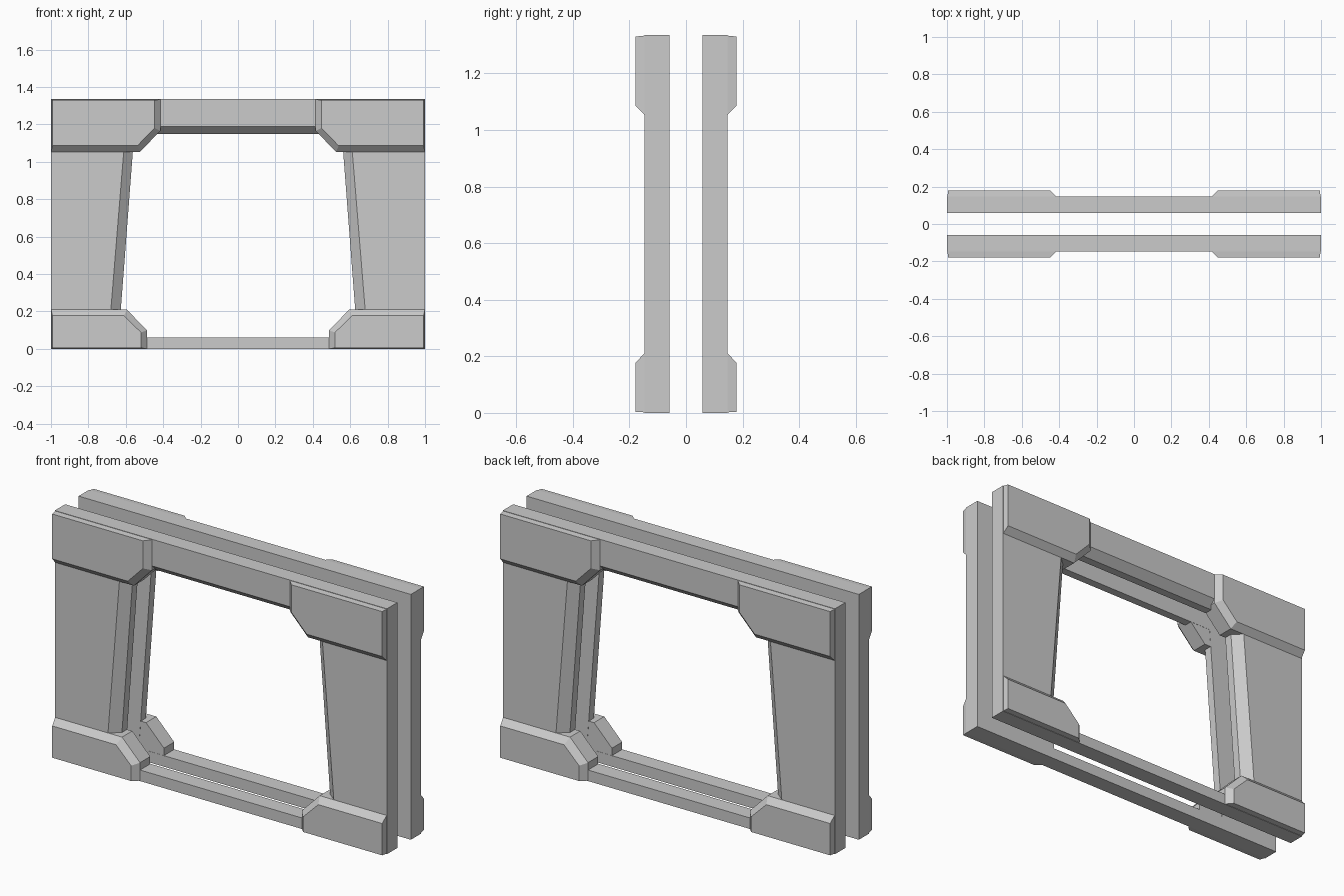
import bpy

cube = bpy.data.objects.get("Cube")
if cube:
    bpy.data.objects.remove(cube, do_unlink=True)

# Single plain grey
grey = bpy.data.materials.new("plain_grey")
grey.use_nodes = True
COLOUR = (0.6, 0.6, 0.6, 1)
grey.diffuse_color = COLOUR
grey.node_tree.nodes["Principled BSDF"].inputs["Base Color"].default_value = COLOUR

# Depths, measured from the middle of the gap between the two frames
BACK, BEVEL, FRONT, PLATE = 0.058, 0.103, 0.147, 0.179
TOP = 1.335


def loft(name, rings, closed, mirror_x):
    """Skin (depth, xz outline) rings; join last to first, or cap both ends."""
    n = len(rings[0][1])
    verts = [(x, -y, z) for y, outline in rings for x, z in outline]
    spans = len(rings) if closed else len(rings) - 1
    faces = []
    for r in range(spans):
        a, b = r * n, (r + 1) % len(rings) * n
        for i in range(n):
            j = (i + 1) % n
            faces.append((a + i, a + j, b + j, b + i))
    if not closed:
        faces.append(tuple(reversed(range(n))))
        faces.append(tuple(range(len(verts) - n, len(verts))))
    mesh = bpy.data.meshes.new(name)
    mesh.from_pydata(verts, [], faces)
    mesh.materials.append(grey)
    obj = bpy.data.objects.new(name, mesh)
    bpy.context.collection.objects.link(obj)
    # Recalculate outward normals
    bpy.context.view_layer.objects.active = obj
    obj.select_set(True)
    bpy.ops.object.mode_set(mode="EDIT")
    bpy.ops.mesh.select_all(action="SELECT")
    bpy.ops.mesh.normals_make_consistent(inside=False)
    bpy.ops.object.mode_set(mode="OBJECT")
    obj.select_set(False)
    mirror = obj.modifiers.new("mirror", "MIRROR")
    mirror.use_axis = (mirror_x, True, False)
    mirror.use_mirror_merge = False
    return obj


def trapezoid(low_x, low_z, high_x, high_z):
    return [(-low_x, low_z), (low_x, low_z), (high_x, high_z), (-high_x, high_z)]


# Pair of frames with a tapered opening, bevelled on the outer side
outer = trapezoid(1, 0, 1, TOP)
opening = trapezoid(0.638, 0.06, 0.555, 1.15)
wide_opening = trapezoid(0.692, 0.06, 0.60, 1.19)
loft("frames", [(BACK, outer), (FRONT, outer), (FRONT, wide_opening),
                (BEVEL, opening), (BACK, opening)], True, False)


def corner(name, base, face):
    """Thick corner block whose raised plate has sloping inner edges."""
    loft(name, [(BACK + 0.001, base), (FRONT, base), (PLATE, face)], False, True)


# Upper corner blocks
corner("upper_corners",
       [(0.998, 1.333), (0.415, 1.333), (0.415, 1.166), (0.524, 1.053), (0.998, 1.053)],
       [(0.993, 1.33), (0.447, 1.33), (0.447, 1.18), (0.538, 1.086), (0.993, 1.086)])

# Lower corner blocks
corner("lower_corners",
       [(0.998, 0.002), (0.487, 0.002), (0.487, 0.1), (0.595, 0.21), (0.998, 0.21)],
       [(0.993, 0.004), (0.518, 0.004), (0.518, 0.087), (0.609, 0.177), (0.993, 0.177)])
